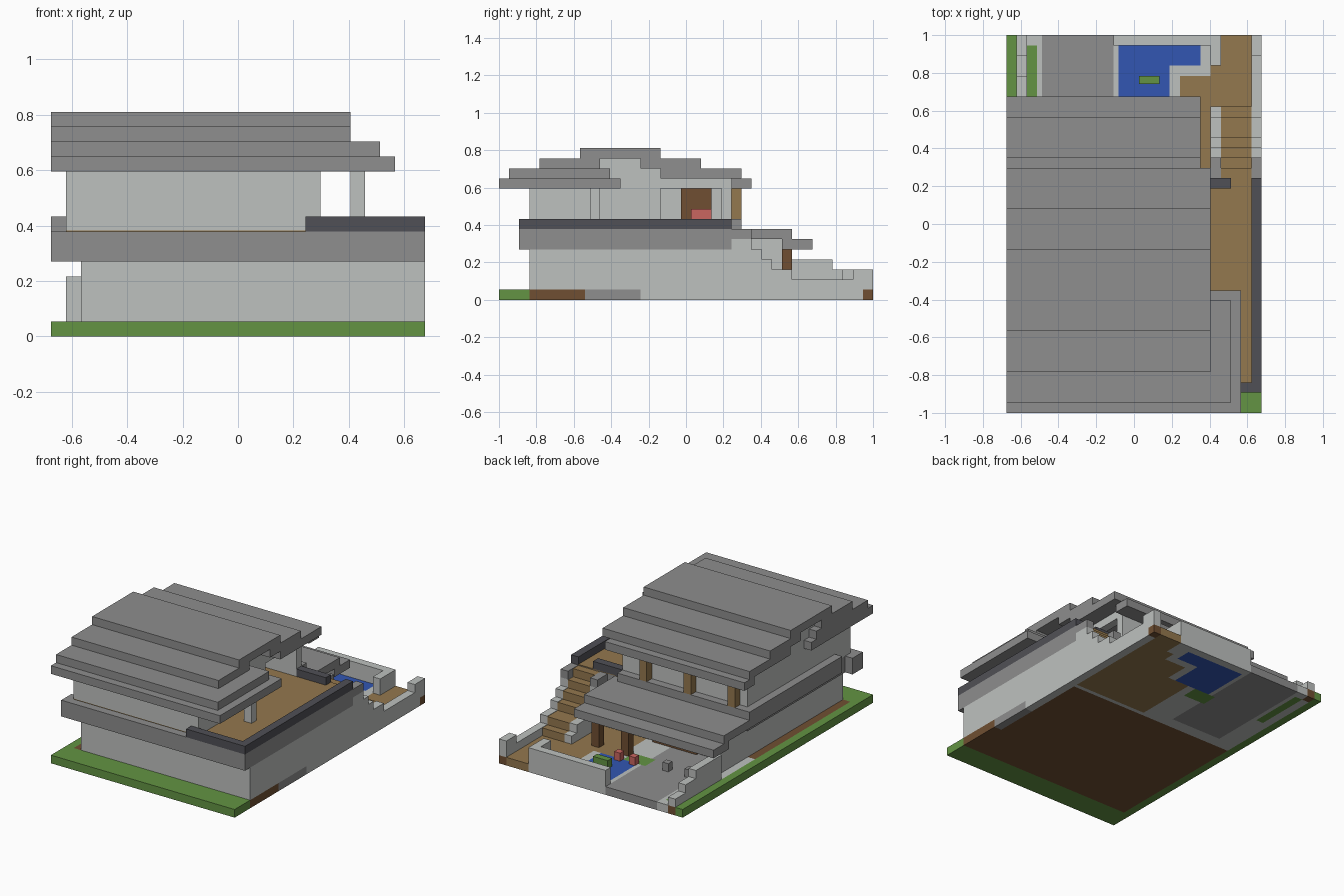
import bpy, bmesh
from mathutils import Vector, Matrix

if "Cube" in bpy.data.objects:
    bpy.data.objects.remove(bpy.data.objects["Cube"])

U = 2 / 37            # block size
NX, NY = 25, 37       # plan size in blocks


def colour(name, *rgb):
    lin = [((c / 255 + 0.055) / 1.055) ** 2.4 for c in rgb] + [1]
    m = bpy.data.materials.new(name)
    m.use_nodes = True
    m.diffuse_color = lin
    m.node_tree.nodes["Principled BSDF"].inputs["Base Color"].default_value = lin
    return m


LIGHT = colour("light_stone", 190, 193, 191)
GREY = colour("grey_stone", 142, 142, 142)
DARK = colour("dark_stone", 80, 80, 86)
GRASS = colour("grass_green", 99, 148, 67)
TAN = colour("tan_wood", 148, 120, 78)
BROWN = colour("dark_wood", 112, 79, 50)
WATER = colour("water_blue", 50, 86, 178)
RED = colour("soft_red", 202, 102, 96)


def add_mesh(name, bm, mats):
    me = bpy.data.meshes.new(name)
    bm.to_mesh(me)
    bm.free()
    for m in mats:
        me.materials.append(m)
    ob = bpy.data.objects.new(name, me)
    bpy.context.collection.objects.link(ob)
    return ob


def box(name, mat, x, y, z):
    """Box from (start, end) pairs counted in blocks from the front corner."""
    bm = bmesh.new()
    bmesh.ops.create_cube(bm, size=1)
    size = Vector((x[1] - x[0], y[1] - y[0], z[1] - z[0])) * U
    mid = Vector((sum(x) - NX, sum(y) - NY, sum(z))) * U / 2
    bmesh.ops.transform(bm, matrix=Matrix.Translation(mid) @ Matrix.Diagonal((*size, 1)), verts=bm.verts)
    return add_mesh(name, bm, [mat])


# Ground slab: patches painted in order over a grid of half blocks
patches = [
    (GRASS, 0, NX, 0, NY), (BROWN, 1, NX, 3, 22), (GREY, 24, 25, 8.5, 14),
    (LIGHT, 24, 25, 14, 36), (LIGHT, 1, 25, 21.5, 37), (GREY, 3.5, 10.5, 23, 37),
    (TAN, 14, 24, 22, 30), (TAN, 17, 24, 30, 33), (TAN, 20, 24, 33, 34.5),
    (TAN, 21, 24, 34, 37), (WATER, 11, 16, 30, 36), (WATER, 16, 19, 34, 36),
    (GRASS, 10, 13, 28, 30), (GRASS, 2, 3, 29, 36),
    (BROWN, 24, 25, 36, 37), (BROWN, 1, 2, 36, 37),
]
ground_mats = [GRASS, BROWN, GREY, LIGHT, TAN, WATER]
bm = bmesh.new()
bmesh.ops.create_grid(bm, x_segments=NX * 2, y_segments=NY * 2, size=0.5)
bmesh.ops.scale(bm, vec=(NX * U, NY * U, 1), verts=bm.verts)
top = bmesh.ops.extrude_face_region(bm, geom=bm.faces[:])["geom"]
bmesh.ops.translate(bm, vec=(0, 0, U), verts=[v for v in top if isinstance(v, bmesh.types.BMVert)])
bmesh.ops.recalc_face_normals(bm, faces=bm.faces)
for f in bm.faces:
    c = f.calc_center_median() / U
    px = min(max(c.x + NX / 2, 0.1), NX - 0.1)
    py = min(max(c.y + NY / 2, 0.1), NY - 0.1)
    for mat, a, b, c0, d in patches:
        if a <= px <= b and c0 <= py <= d:
            f.material_index = ground_mats.index(mat)
add_mesh("ground", bm, ground_mats)

# Ground floor walls
box("lower_front_wall", LIGHT, (2, 25), (3, 4), (1, 5))
box("lower_left_wall", LIGHT, (2, 3), (4, 28), (1, 5))
box("lower_left_wall_top", LIGHT, (2, 3), (24, 28), (5, 6))
box("lower_right_wall", LIGHT, (24, 25), (4, 25), (1, 5))
box("lower_back_wall", LIGHT, (3, 20), (23, 24), (1, 5))
box("lower_back_panel", BROWN, (7, 13), (24, 24.3), (1, 5))
for x in (13, 17):
    box("porch_post", BROWN, (x, x + 1), (28, 29), (1, 5))

# Floor slab, terrace deck and eaves
box("floor_slab", GREY, (1, 25), (2, 23), (5, 7))
box("floor_slab_end", GREY, (0, 1), (2, 4), (5, 7))
box("left_eave", GREY, (0, 1), (6, 23), (6, 8))
box("terrace_deck", TAN, (1, 24), (3, 23), (7, 7.08))
box("porch_roof_top", GREY, (0, 18), (23, 24), (7, 8))
box("porch_roof_middle", GREY, (0, 19), (23, 29), (6, 7))
box("porch_roof_low", GREY, (0, 19), (28, 31), (5, 6))

# Terrace rails
box("front_rail", DARK, (17, 25), (2, 3), (7, 8))
box("side_rail", DARK, (24, 25), (3, 23), (7, 8))
box("back_rail", DARK, (18, 22), (22, 23), (7, 8))

# Stairs with a stringer on each side
for i, h in enumerate((7, 6, 5, 4, 3, 3, 2)):
    y = (23 + i, 24 + i)
    box("stair_step", TAN, (21, 24), y, (1, h - 0.05))
    for x in (20, 24):
        box("stair_stringer", LIGHT, (x, x + 1), y, (5 if x == 24 and i < 2 else 1, min(h, 6) if i != 1 else 6))
for x in (20, 24):
    box("stair_head", GREY, (x, x + 1), (23, 25), (6, 7))

# Garden walls
box("right_garden_wall", LIGHT, (24, 25), (30, 35), (1, 2))
box("right_garden_post", LIGHT, (24, 25), (35, 37), (1, 3))
for y0, y1, h in ((28, 33, 4), (33, 35, 3), (35, 37, 2)):
    box("left_garden_wall", LIGHT, (1, 2), (y0, y1), (1, h))
box("back_garden_wall", LIGHT, (10.5, 21), (36, 37), (1, 3))
box("back_garden_wall_return", LIGHT, (20, 21), (34, 36), (1, 3))

# Garden furniture
box("planter", GRASS, (13, 15), (32.2, 33), (1, 2))
for x in (11, 13):
    box("red_seat", RED, (x, x + 0.8), (29.8, 30.6), (1, 2))
for x in (4, 7):
    box("stool", GREY, (x, x + 0.8), (29, 29.8), (1, 2))

# Upper floor walls, gables and posts
box("upper_front_wall", LIGHT, (1, 18), (3, 4), (7, 11))
box("upper_left_wall", LIGHT, (1, 2), (4, 22), (7, 11))
box("upper_right_wall", LIGHT, (17, 18), (4, 16), (7, 11))
box("upper_back_wall", LIGHT, (1, 18), (22, 23), (7, 12))
for x in (1, 17):
    for y0, y1, z in ((12, 22, 11), (11, 16, 12), (10, 14, 13)):
        box("gable", LIGHT, (x, x + 1), (y0, y1), (z, z + 1))
box("terrace_post", LIGHT, (20, 21), (9, 10), (7, 11))
for x in (2, 8, 14):
    box("back_post", TAN, (x, x + 1), (23, 24), (8, 11))
box("closet", BROWN, (2, 3), (18, 21), (7, 12))
box("bed", RED, (3, 7), (19, 21), (7, 9))

# Stepped roof: width, depth span and level of each slab
for x1, y0, y1, z in (
    (23, 0, 12, 11), (22, 1, 11, 12), (20, 4, 10, 13), (20, 8, 16, 14),
    (20, 14, 20, 13), (20, 16, 24, 12), (19, 23, 25, 11),
):
    box("roof_slab", GREY, (0, x1), (y0, y1), (z, z + 1))
